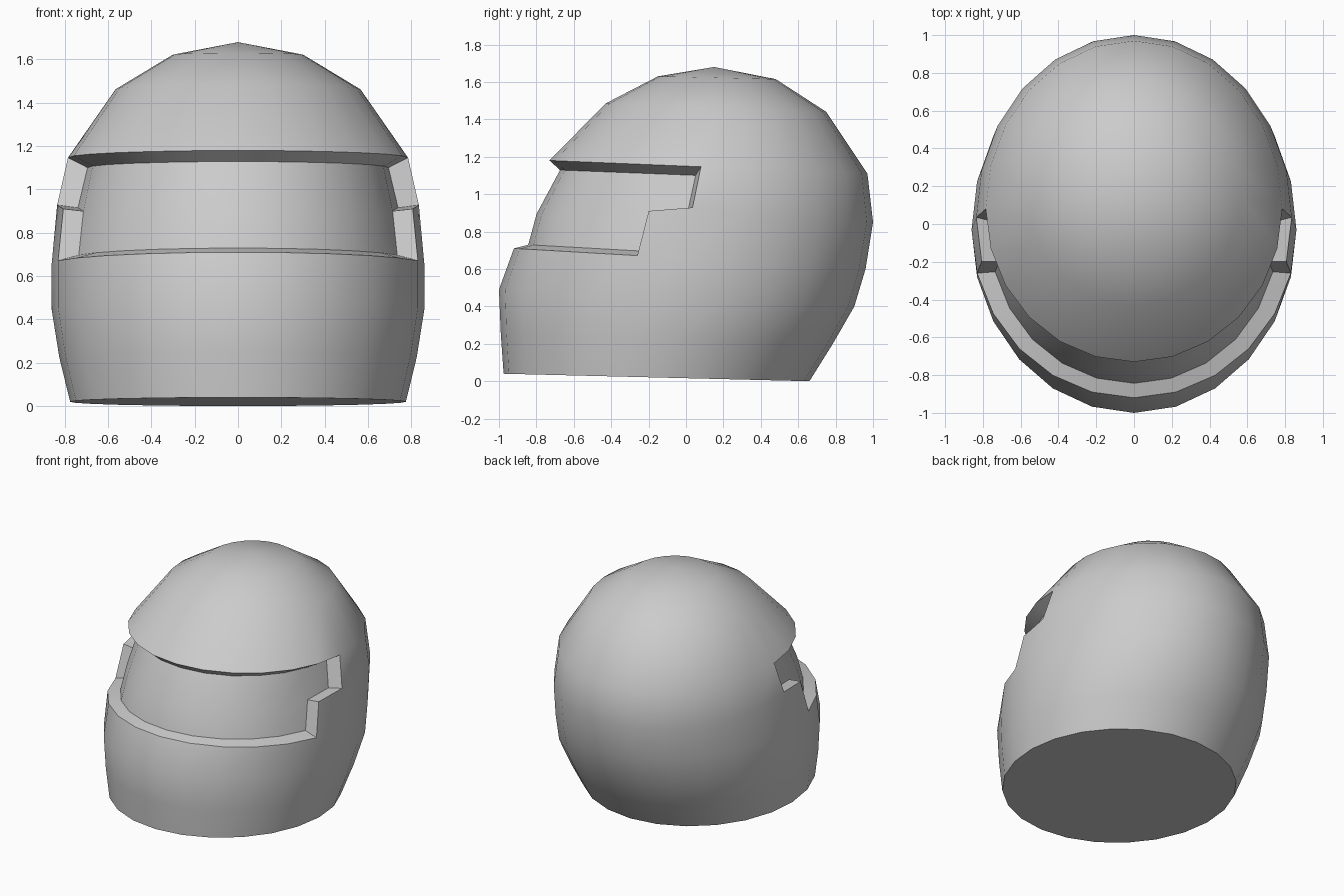
import bpy, bmesh
from math import sin, cos, radians

cube = bpy.data.objects.get("Cube")
if cube:
    bpy.data.objects.remove(cube)

SEG = 24
HALF = SEG // 2

# Shell rings: front y, front z, back y, back z, widest y, half width
RINGS = [
    (-0.975, 0.04, 0.66, 0.00, -0.15, 0.775),   # neck opening
    (-0.99, 0.25, 0.785, 0.20, -0.09, 0.825),
    (-1.00, 0.49, 0.90, 0.40, -0.03, 0.86),     # chin
    (-0.92, 0.71, 0.96, 0.60, -0.03, 0.86),     # lower visor edge
    (-0.87, 0.905, 1.00, 0.85, 0.035, 0.835),   # visor step
    (-0.73, 1.18, 0.97, 1.11, 0.08, 0.785),     # brow
    (-0.43, 1.485, 0.75, 1.44, 0.16, 0.565),
    (-0.15, 1.63, 0.48, 1.615, 0.16, 0.30),
]
CROWN = (0, 0.15, 1.68)
LOWER, STEP = 3, 4


def ring_verts(bm, index):
    """Egg-shaped tilted ring, first vertex at the back."""
    yf, zf, yb, zb, yc, w = RINGS[index]
    verts = []
    for k in range(-HALF, HALF):
        a = radians(k * 360 / SEG)
        c = cos(a)
        y = yc - c * ((yc - yf) if c > 0 else (yb - yc))
        z = zf + (zb - zf) * (y - yf) / (yb - yf)
        if index == STEP:                       # raised notch at the sides
            z += 0.05 * abs(sin(a)) ** 20
        verts.append(bm.verts.new((w * sin(a), y, z)))
    return verts


bm = bmesh.new()
rings = [ring_verts(bm, i) for i in range(len(RINGS))]
visor = []

# Shell walls, remembering the faces of the stepped visor opening
for r in range(len(rings) - 1):
    low, high = rings[r], rings[r + 1]
    for i in range(SEG):
        j = (i + 1) % SEG
        face = bm.faces.new((low[i], low[j], high[j], high[i]))
        k = i - HALF
        if (r == LOWER and -5 <= k < 5) or (r == STEP and -6 <= k < 6):
            visor.append(face)

# Crown fan and flat underside
top = bm.verts.new(CROWN)
for i in range(SEG):
    bm.faces.new((rings[-1][i], rings[-1][(i + 1) % SEG], top))
bm.faces.new(list(reversed(rings[0])))
bm.normal_update()

# Recessed visor with sloping rim
bmesh.ops.inset_region(bm, faces=visor, thickness=0.0001, depth=0)
for v in {v for f in visor for v in f.verts}:
    v.co.x *= 0.885
    v.co.y = v.co.y * 0.895 - 0.02
    v.co.z = 0.84 + (v.co.z - 0.84) * 0.85

bmesh.ops.recalc_face_normals(bm, faces=bm.faces)
mesh = bpy.data.meshes.new("helmet")
bm.to_mesh(mesh)
bm.free()
helmet = bpy.data.objects.new("helmet", mesh)
bpy.context.collection.objects.link(helmet)

# Plain grey finish
grey = bpy.data.materials.new("plain grey")
grey.use_nodes = True
color = (0.6, 0.6, 0.6, 1)
grey.diffuse_color = color
grey.node_tree.nodes["Principled BSDF"].inputs["Base Color"].default_value = color
mesh.materials.append(grey)

# Smooth shell with crisp rims
bpy.ops.object.select_all(action="DESELECT")
helmet.select_set(True)
bpy.context.view_layer.objects.active = helmet
bpy.ops.object.shade_smooth_by_angle(angle=radians(35))
